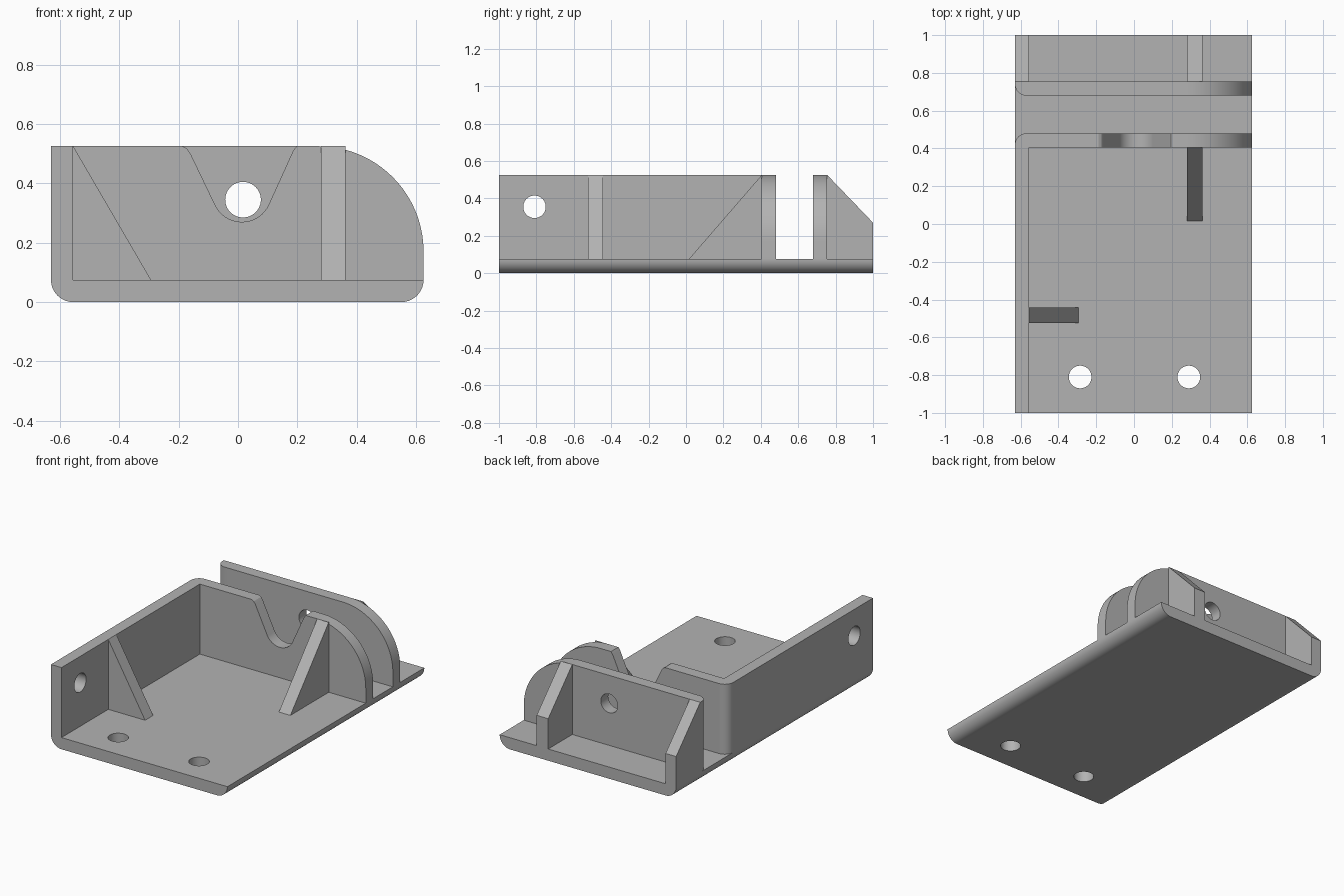
import bpy, bmesh
from math import sin, cos, radians
from mathutils import Vector

if "Cube" in bpy.data.objects:
    bpy.data.objects.remove(bpy.data.objects["Cube"])

grey = bpy.data.materials.new("bracket grey")
grey.use_nodes = True
grey.diffuse_color = (0.45, 0.45, 0.45, 1)
grey.node_tree.nodes["Principled BSDF"].inputs["Base Color"].default_value = grey.diffuse_color

LEFT, RIGHT, INNER = -0.63, 0.625, -0.555   # outer sides and inner wall face
FLOOR, TOP = 0.075, 0.525
GAP_FRONT, GAP_BACK, PLATE = 0.48, 0.68, 0.075
HOLE_R = 0.06


def arc(cx, cy, rx, ry, start, end, steps=14):
    angles = [radians(start + (end - start) * i / steps) for i in range(steps + 1)]
    return [(cx + rx * cos(a), cy + ry * sin(a)) for a in angles]


def prism(name, outline, axis, low, high):
    """Extrude a 2D outline along one axis."""
    def place(p, d):
        return {"x": (d, *p), "y": (p[0], d, p[1]), "z": (*p, d)}[axis]
    bm = bmesh.new()
    face = bm.faces.new([bm.verts.new(place(p, low)) for p in outline])
    ext = bmesh.ops.extrude_face_region(bm, geom=[face])
    shift = Vector(place((0, 0), high - low))
    verts = [v for v in ext["geom"] if isinstance(v, bmesh.types.BMVert)]
    bmesh.ops.translate(bm, verts=verts, vec=shift)
    bmesh.ops.recalc_face_normals(bm, faces=bm.faces)
    mesh = bpy.data.meshes.new(name)
    bm.to_mesh(mesh)
    bm.free()
    mesh.materials.append(grey)
    obj = bpy.data.objects.new(name, mesh)
    bpy.context.collection.objects.link(obj)
    return obj


def activate(obj):
    bpy.ops.object.select_all(action="DESELECT")
    obj.select_set(True)
    bpy.context.view_layer.objects.active = obj


def cut(obj, outline, axis, low, high):
    cutter = prism("cutter", outline, axis, low, high)
    cutter.hide_render = True
    mod = obj.modifiers.new("cut", "BOOLEAN")
    mod.operation, mod.solver, mod.object = "DIFFERENCE", "EXACT", cutter
    activate(obj)
    bpy.ops.object.modifier_apply(modifier=mod.name)
    bpy.data.objects.remove(cutter)


def drill(obj, a, b, axis, low, high):
    cut(obj, arc(a, b, HOLE_R, HOLE_R, 0, 352.5, 47), axis, low, high)


# Base with rounded lower edges and two screw holes
R = 0.075
base = prism("base", arc(LEFT + R, R, R, R, 180, 270) + arc(RIGHT - R, R, R, R, 270, 360),
             "y", -1, 1)
for x in (-0.285, 0.29):
    drill(base, x, -0.81, "z", -0.1, 0.2)

# Side walls, with the corner next to the gap rounded
C = 0.06
front_wall = prism("front_wall", [(LEFT, -1), (INNER, -1), (INNER, GAP_FRONT)]
                   + arc(LEFT + C, GAP_FRONT - C, C, C, 90, 180), "z", FLOOR, TOP)
drill(front_wall, -0.81, 0.355, "x", -0.8, -0.4)
back_wall = prism("back_wall", [(LEFT, 1), (INNER, 1), (INNER, GAP_BACK)]
                  + arc(LEFT + C, GAP_BACK + C, C, C, 270, 180), "z", FLOOR, TOP)
PLATE_END = GAP_BACK + PLATE
cut(back_wall, [(PLATE_END, TOP), (PLATE_END, 0.8), (1.2, 0.8), (1.2, 0.062)], "x", -0.8, -0.4)

# Cross plates with a large quarter round
Q = 0.355
shoulder = arc(RIGHT - Q, TOP - Q, Q, Q, 0, 90, 32)
outline = [(INNER, FLOOR), (RIGHT, FLOOR)] + shoulder
notch = ([(0.197, TOP), (0.185, 0.508)] + arc(0.013, 0.37, 0.1, 0.1, -30, -150)
         + [(-0.16, 0.5), (-0.172, 0.517), (-0.187, TOP)])
front_plate = prism("notched_plate", outline + notch + [(INNER, TOP)], "y",
                    GAP_FRONT - PLATE, GAP_FRONT)
back_plate = prism("pivot_plate", outline + [(INNER, TOP)], "y", GAP_BACK, PLATE_END)
drill(back_plate, 0.017, 0.345, "y", 0.6, 0.9)

# Stiffening ribs
wall_rib = prism("wall_rib", [(INNER, FLOOR), (-0.293, FLOOR), (INNER, TOP)], "y", -0.525, -0.443)
RIB = (0.28, 0.362)
front_rib = prism("front_plate_rib", [(0.015, FLOOR), (0.405, FLOOR), (0.405, TOP)], "x", *RIB)
back_rib = prism("back_plate_rib", [(PLATE_END, FLOOR), (1, FLOOR), (1, 0.27), (PLATE_END, TOP)],
                 "x", *RIB)

for part in (base, front_wall, back_wall, front_plate, back_plate, wall_rib, front_rib, back_rib):
    activate(part)
    bpy.ops.object.shade_smooth_by_angle(angle=radians(25))
